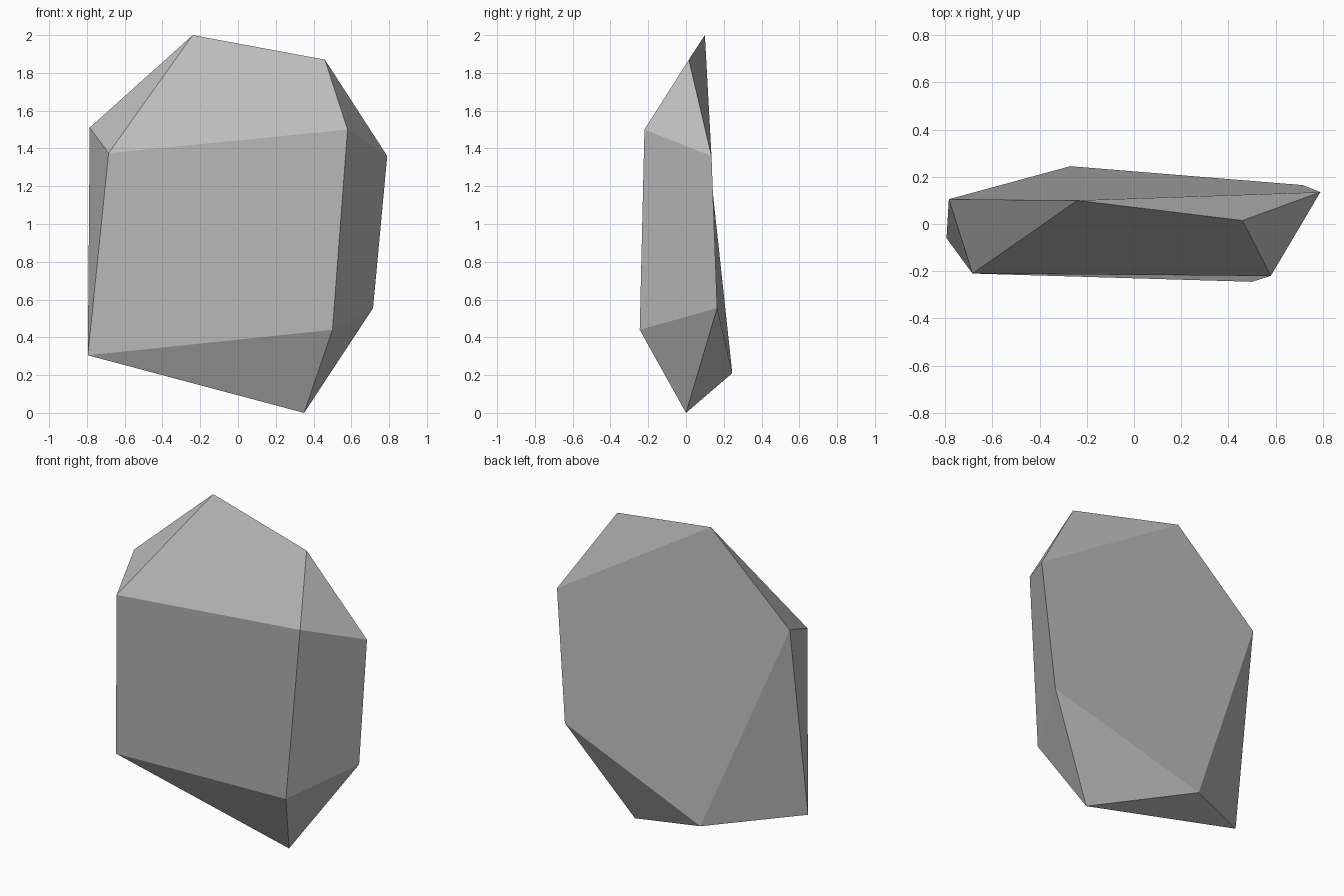
import bpy
import bmesh

if "Cube" in bpy.data.objects:
    bpy.data.objects.remove(bpy.data.objects["Cube"])

# Stone colour
stone = bpy.data.materials.new("stone grey")
stone.diffuse_color = (0.5, 0.5, 0.5, 1.0)
stone.use_nodes = True
stone.node_tree.nodes["Principled BSDF"].inputs["Base Color"].default_value = stone.diffuse_color

# Corners of the chipped slab
corners = {
    "peak_left": (-0.24, 0.10, 2.00),
    "peak_right": (0.46, 0.015, 1.87),
    "front_left": (-0.685, -0.21, 1.375),
    "front_right": (0.58, -0.22, 1.50),
    "front_low": (0.50, -0.245, 0.44),
    "left_high": (-0.785, 0.105, 1.51),
    "left_low": (-0.795, -0.06, 0.305),
    "right_high": (0.79, 0.135, 1.36),
    "right_low": (0.715, 0.165, 0.555),
    "back_low": (-0.27, 0.245, 0.21),
    "foot": (0.35, 0.0, 0.0),
}

# Flat facets, each named by its corners
facets = [
    # front
    "front_left left_low front_low front_right",
    "peak_left front_left front_right peak_right",
    "left_low foot front_low",
    # right side
    "front_low right_low right_high front_right",
    "front_right right_high peak_right",
    "front_low foot right_low",
    # back
    "back_low left_high peak_left right_high right_low",
    "peak_left peak_right right_high",
    "back_low right_low foot",
    # left side and underside
    "left_high front_left peak_left",
    "left_high left_low front_left",
    "left_high back_low left_low",
    "left_low back_low foot",
]

bm = bmesh.new()
verts = {name: bm.verts.new(co) for name, co in corners.items()}
for facet in facets:
    bm.faces.new([verts[name] for name in facet.split()])
bmesh.ops.recalc_face_normals(bm, faces=bm.faces[:])

mesh = bpy.data.meshes.new("rock")
bm.to_mesh(mesh)
bm.free()
mesh.materials.append(stone)
rock = bpy.data.objects.new("rock", mesh)
bpy.context.collection.objects.link(rock)
